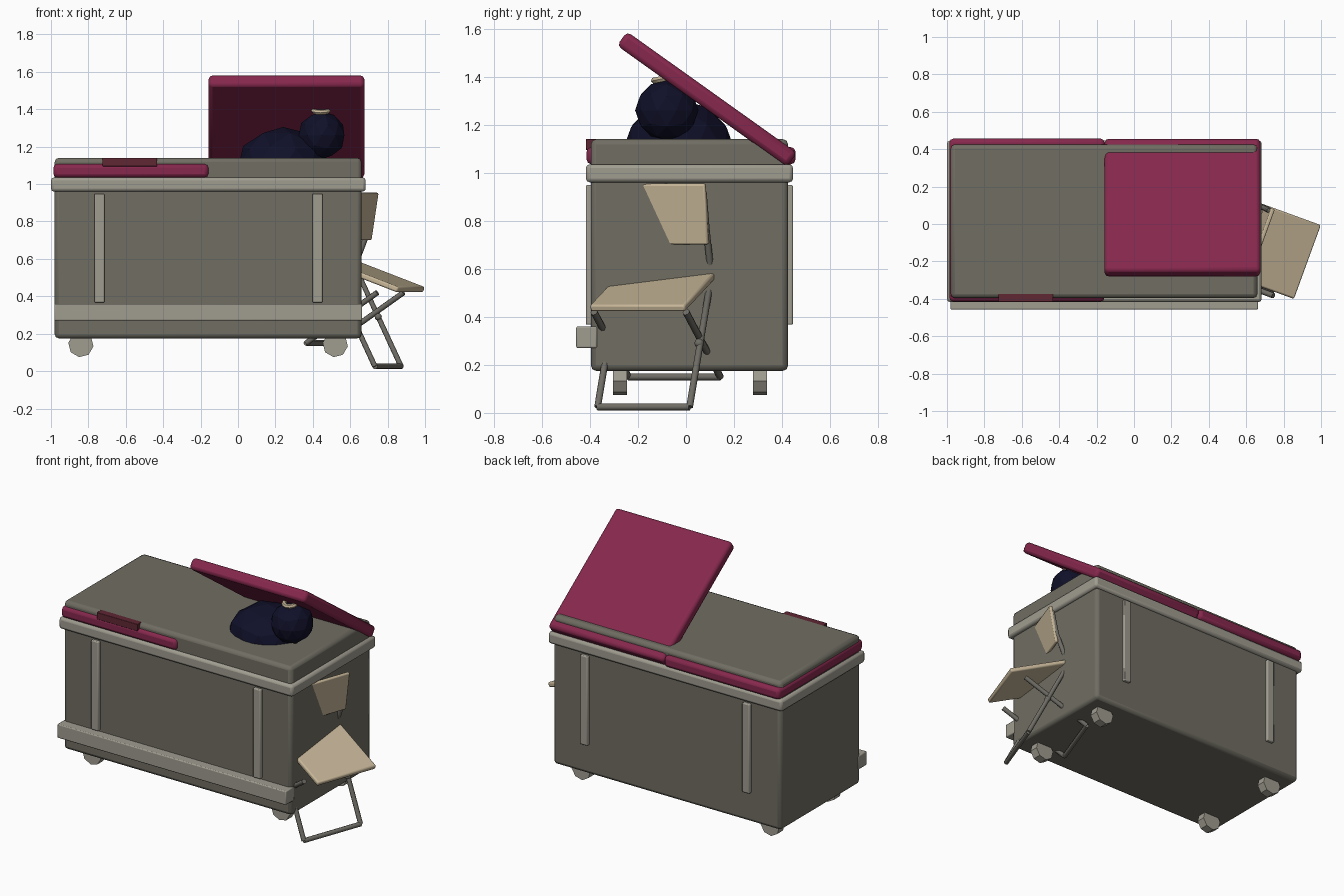
import bpy
from math import radians
from mathutils import Vector

if "Cube" in bpy.data.objects:
    bpy.data.objects.remove(bpy.data.objects["Cube"], do_unlink=True)


def material(name, r, g, b):
    m = bpy.data.materials.new(name)
    m.use_nodes = True
    m.diffuse_color = (r, g, b, 1)
    m.node_tree.nodes["Principled BSDF"].inputs["Base Color"].default_value = (r, g, b, 1)
    return m


BODY = material("body grey", 0.16, 0.153, 0.122)
TRIM = material("light grey", 0.35, 0.335, 0.28)
LID = material("maroon", 0.24, 0.021, 0.074)
GRIP = material("dark maroon", 0.115, 0.02, 0.034)
BAG = material("navy", 0.005, 0.005, 0.022)
BEIGE = material("beige", 0.57, 0.47, 0.315)
STEEL = material("steel grey", 0.16, 0.152, 0.13)


def finish(name, mat, smooth=False):
    ob = bpy.context.object
    ob.name = name
    ob.data.materials.append(mat)
    if smooth:
        bpy.ops.object.shade_smooth_by_angle(angle=radians(40))
    return ob


def block(name, center, size, mat, bevel=0.01, segments=2, rot=(0, 0, 0)):
    """Rounded box given by centre and size."""
    bpy.ops.mesh.primitive_cube_add(size=1, location=center)
    ob = bpy.context.object
    ob.scale = size
    bpy.ops.object.transform_apply(location=False, rotation=False, scale=True)
    ob.rotation_euler = [radians(a) for a in rot]
    if bevel:
        mod = ob.modifiers.new("Bevel", "BEVEL")
        mod.width, mod.segments = bevel, segments
    return finish(name, mat, True)


def span(name, x, y, z, mat, bevel=0.01):
    """Rounded box given by its ranges."""
    return block(name, [(a + b) / 2 for a, b in (x, y, z)],
                 [b - a for a, b in (x, y, z)], mat, bevel)


def tube(name, points, radius, mat):
    """Round bar through the given points."""
    cu = bpy.data.curves.new(name, "CURVE")
    cu.dimensions = "3D"
    cu.bevel_depth, cu.bevel_resolution, cu.use_fill_caps = radius, 2, True
    sp = cu.splines.new("POLY")
    sp.points.add(len(points) - 1)
    for p, co in zip(sp.points, points):
        p.co = (*co, 1)
    ob = bpy.data.objects.new(name, cu)
    bpy.context.collection.objects.link(ob)
    cu.materials.append(mat)
    return ob


# Container body, rim and bumper
span("body", (-0.98, 0.66), (-0.396, 0.425), (0.175, 1.14), BODY, 0.022)
span("rim", (-1.0, 0.683), (-0.417, 0.446), (0.96, 1.035), TRIM, 0.016)
span("front_bumper", (-0.982, 0.664), (-0.457, -0.37), (0.27, 0.36), TRIM, 0.006)

# Vertical ribs on front and back
for side, y in (("front", (-0.417, -0.38)), ("back", (0.41, 0.446))):
    for i, x in enumerate((-0.741, 0.425)):
        span(f"{side}_rib_{i + 1}", (x - 0.027, x + 0.027), y, (0.367, 0.948), TRIM, 0.006)

# Wheels
for x in (-0.84, 0.52):
    for y in (-0.275, 0.308):
        bpy.ops.mesh.primitive_cylinder_add(vertices=8, radius=0.068, depth=0.058,
                                            location=(x, y, 0.142),
                                            rotation=(radians(90), radians(8), 0))
        finish("wheel", TRIM)

# Closed lid with grip, and open lid
span("closed_lid", (-0.987, -0.158), (-0.414, 0.456), (1.035, 1.107), LID, 0.02)
span("lid_grip", (-0.725, -0.432), (-0.417, -0.37), (1.095, 1.14), GRIP, 0.003)
block("open_lid", (0.259, 0.0875, 1.306), (0.833, 0.87, 0.072), LID, 0.02, 2, (-35.5, 0, 0))

# Rubbish bag and its tie
for name, loc, size in (("bag_base", (0.24, -0.03, 1.09), (0.25, 0.235, 0.215)),
                        ("bag_top", (0.447, -0.08, 1.26), (0.128, 0.132, 0.127))):
    bpy.ops.mesh.primitive_ico_sphere_add(subdivisions=2, radius=1, location=loc)
    bpy.context.object.scale = size
    finish(name, BAG)
bpy.ops.mesh.primitive_torus_add(location=(0.443, -0.095, 1.392), major_segments=12,
                                 minor_segments=6, major_radius=0.038, minor_radius=0.014,
                                 rotation=(radians(12), 0, 0))
finish("bag_tie", BEIGE, True)

# Folding chair: seat and backrest, turned and tipped against the body
TURN = -20
seat_pos = Vector((0.925, -0.2025, 0.435)) + 0.2 * Vector((-0.883, 0.321, 0.342))
block("chair_seat", seat_pos, (0.40, 0.42, 0.03), BEIGE, 0.009, 2, (0, 20, TURN))
block("chair_backrest", (0.653, -0.11, 0.828), (0.022, 0.42, 0.255), BEIGE, 0.007, 2, (0, 9, TURN))

# Chair frame: the left side is repeated across the chair's width
across = Vector((-0.14, -0.383, 0))
foot = Vector((0.872, 0.015, 0.025))
bend = Vector((0.625, 0.104, 0.56))
post = [foot, bend, Vector((0.655, 0.098, 0.64)), Vector((0.70, 0.085, 0.76)),
        Vector((0.725, 0.072, 0.92))]
rear = Vector((0.505, 0.143, 0.15))
knee = Vector((0.885, 0.0, 0.42))
pivot = Vector((0.75, 0.055, 0.29))
for side, shift in (("left", Vector()), ("right", across)):
    tube(f"chair_post_{side}", [p + shift for p in post], 0.015, STEEL)
    tube(f"chair_rear_leg_{side}", [rear + shift, knee + shift], 0.015, STEEL)
    bpy.ops.mesh.primitive_uv_sphere_add(segments=10, ring_count=6, radius=0.02,
                                         location=pivot + shift)
    finish(f"chair_pivot_{side}", STEEL, True)
tube("chair_front_foot_bar", [foot, foot + across], 0.015, STEEL)
tube("chair_rear_foot_bar", [rear, rear + across], 0.015, STEEL)
